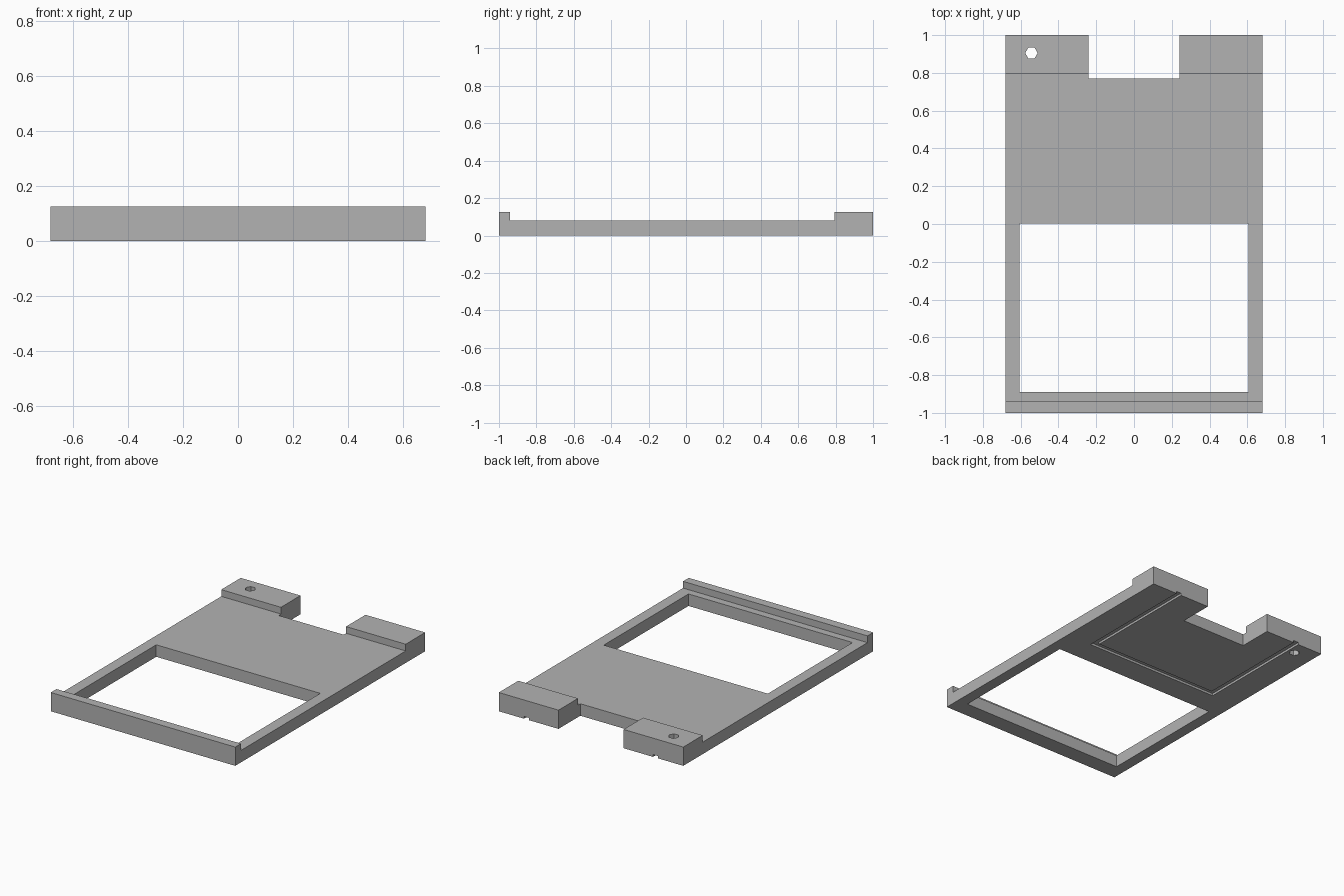
import bpy
import bmesh
import math

if "Cube" in bpy.data.objects:
    bpy.data.objects.remove(bpy.data.objects["Cube"], do_unlink=True)

HALF_W = 0.68
PLATE_Z = 0.08
RAISED_Z = 0.125

grey = bpy.data.materials.new("plain grey")
grey.use_nodes = True
grey.diffuse_color = (0.45, 0.45, 0.45, 1)
grey.node_tree.nodes["Principled BSDF"].inputs["Base Color"].default_value = grey.diffuse_color


def add_object(name, bm):
    bmesh.ops.recalc_face_normals(bm, faces=bm.faces)
    mesh = bpy.data.meshes.new(name)
    bm.to_mesh(mesh)
    bm.free()
    mesh.materials.append(grey)
    obj = bpy.data.objects.new(name, mesh)
    bpy.context.collection.objects.link(obj)
    return obj


def box(name, x, y, z):
    bm = bmesh.new()
    bmesh.ops.create_cube(bm, size=1)
    for v in bm.verts:
        for i, (low, high) in enumerate((x, y, z)):
            v.co[i] = low if v.co[i] < 0 else high
    return add_object(name, bm)


def hex_pin(name, x, y, radius):
    bm = bmesh.new()
    bmesh.ops.create_cone(bm, cap_ends=True, segments=6,
                          radius1=radius, radius2=radius, depth=1)
    # turn so two corners point along x
    first = bm.verts[:][0].co
    turn = -math.atan2(first.y, first.x)
    c, s = math.cos(turn), math.sin(turn)
    for v in bm.verts:
        v.co.x, v.co.y = v.co.x * c - v.co.y * s + x, v.co.x * s + v.co.y * c + y
    return add_object(name, bm)


def cut(target, cutter):
    mod = target.modifiers.new("cut", 'BOOLEAN')
    mod.operation = 'DIFFERENCE'
    mod.solver = 'EXACT'
    mod.object = cutter
    cutter.hide_render = True
    bpy.context.view_layer.objects.active = target
    bpy.ops.object.modifier_apply(modifier=mod.name)
    bpy.data.objects.remove(cutter, do_unlink=True)


# Side profile with front lip and raised rear block, extruded across the width
profile = [(-1, 0), (1, 0), (1, RAISED_Z), (0.795, RAISED_Z), (0.795, PLATE_Z),
           (-0.94, PLATE_Z), (-0.94, RAISED_Z), (-1, RAISED_Z)]
bm = bmesh.new()
side = bm.faces.new([bm.verts.new((-HALF_W, y, z)) for y, z in profile])
grown = bmesh.ops.extrude_face_region(bm, geom=[side])["geom"]
bmesh.ops.translate(bm, vec=(2 * HALF_W, 0, 0),
                    verts=[g for g in grown if isinstance(g, bmesh.types.BMVert)])
frame = add_object("frame_plate", bm)

# Large front window and rear notch between the two mounting tabs
cut(frame, box("window_cutter", (-0.605, 0.605), (-0.89, 0.003), (-1, 1)))
cut(frame, box("notch_cutter", (-0.24, 0.24), (0.77, 2), (-1, 1)))

# Shallow U-shaped groove on the underside, open at the back edge
OUTER, INNER, DEPTH = 0.495, 0.457, 0.015
cut(frame, box("groove_cross_cutter", (-OUTER, OUTER), (0.17, 0.208), (-1, DEPTH)))
for s in (-1, 1):
    xs = sorted((s * INNER, s * OUTER))
    cut(frame, box("groove_side_cutter", xs, (0.19, 2), (-1, DEPTH)))
    # Hexagonal screw hole through each tab
    cut(frame, hex_pin("screw_hole_cutter", s * 0.543, 0.905, 0.033))
